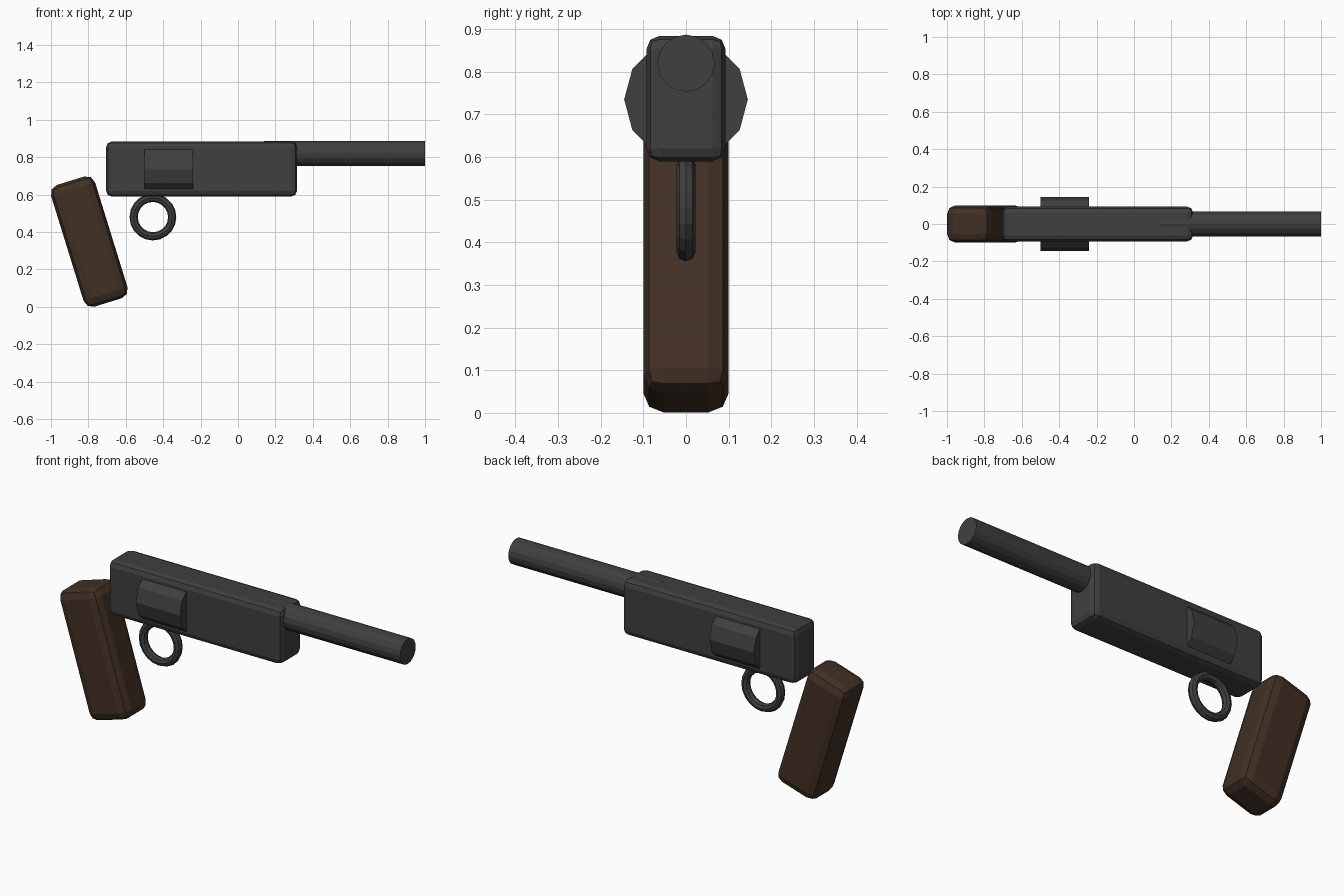
import bpy
from math import pi

cube = bpy.data.objects.get("Cube")
if cube:
    bpy.data.objects.remove(cube, do_unlink=True)


def make_material(name, rgb):
    mat = bpy.data.materials.new(name)
    mat.use_nodes = True
    color = (*rgb, 1)
    mat.diffuse_color = color
    mat.node_tree.nodes["Principled BSDF"].inputs["Base Color"].default_value = color
    return mat


metal = make_material("dark_metal", (0.05, 0.05, 0.05))
wood = make_material("dark_wood", (0.054, 0.029, 0.018))


def finish(name, mat):
    obj = bpy.context.object
    obj.name = name
    obj.data.materials.append(mat)
    return obj


def rounded_box(name, mat, center, size, bevel, tilt=0):
    bpy.ops.mesh.primitive_cube_add(size=1, location=center)
    obj = finish(name, mat)
    obj.scale = size
    bpy.ops.object.transform_apply(location=False, rotation=False, scale=True)
    obj.rotation_euler.y = tilt
    mod = obj.modifiers.new("rounded_edges", "BEVEL")
    mod.width = bevel
    mod.segments = 2


def tube(name, mat, x_start, x_end, z, radius, sides):
    # Cylinder lying along x
    bpy.ops.mesh.primitive_cylinder_add(
        vertices=sides, radius=radius, depth=x_end - x_start,
        location=((x_start + x_end) / 2, 0, z), rotation=(0, pi / 2, 0))
    finish(name, mat)


# Body and tilted handle
rounded_box("body", metal, (-0.195, 0, 0.737), (1.02, 0.185, 0.294), 0.03)
rounded_box("grip", wood, (-0.795, 0, 0.349), (0.246, 0.2, 0.681), 0.047, -0.3)

# Barrel and the drum that bulges through the sides of the body
tube("barrel", metal, 0.14, 1.0, 0.82, 0.067, 16)
tube("drum", metal, -0.5, -0.24, 0.735, 0.145, 12)

# Trigger ring under the body
bpy.ops.mesh.primitive_torus_add(
    major_radius=0.103, minor_radius=0.022, major_segments=20, minor_segments=8,
    location=(-0.455, 0, 0.48), rotation=(pi / 2, 0, 0))
finish("trigger_ring", metal)
